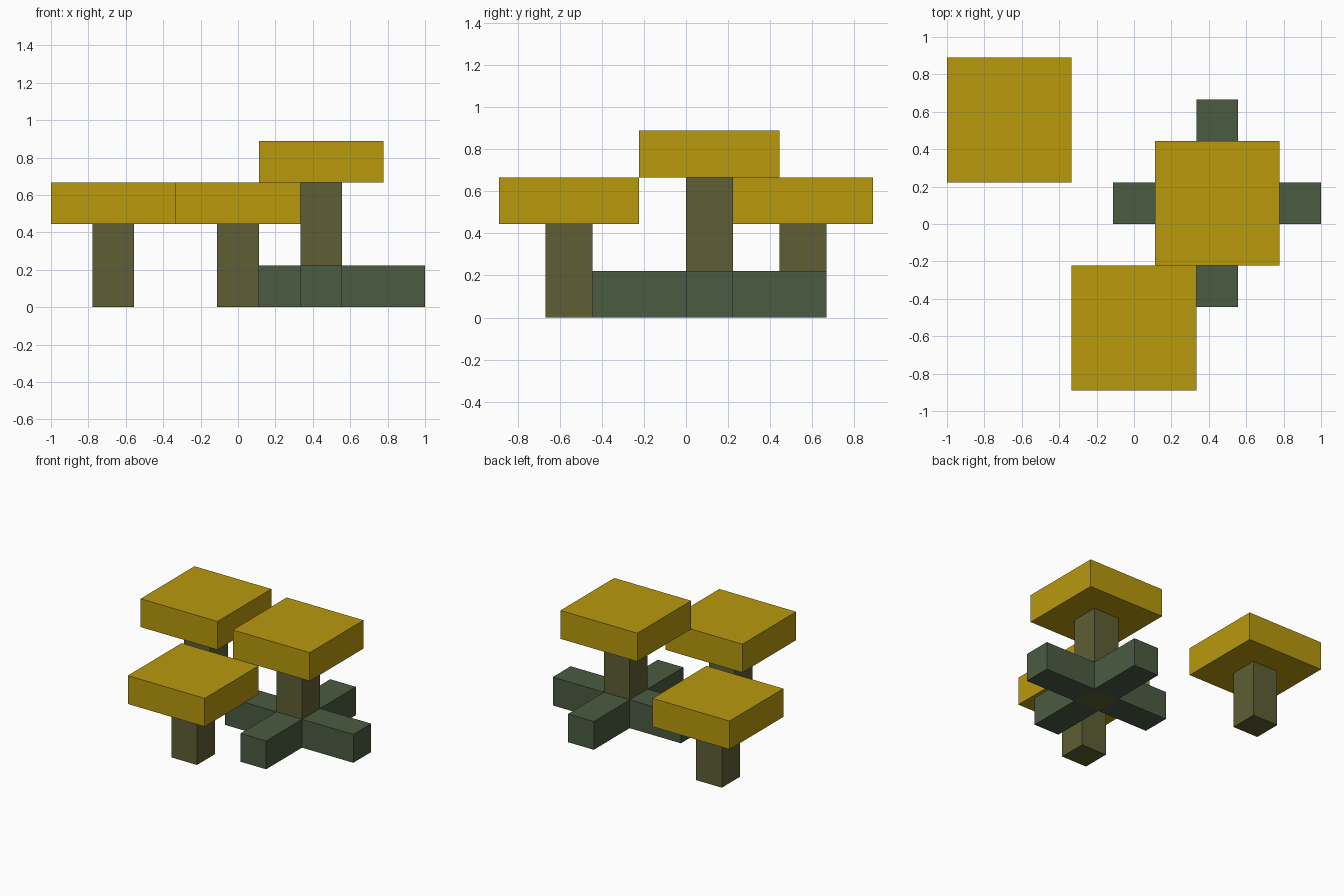
import bpy
import bmesh
from mathutils import Matrix, Vector

# Remove the default cube
cube = bpy.data.objects.get("Cube")
if cube:
    bpy.data.objects.remove(cube, do_unlink=True)

U = 2 / 9                              # one block
ORIGIN = Vector((-1, -4 * U, 0))       # corner of the block grid


def make_material(name, rgb):
    mat = bpy.data.materials.new(name)
    mat.use_nodes = True
    mat.diffuse_color = (*rgb, 1)
    mat.node_tree.nodes["Principled BSDF"].inputs["Base Color"].default_value = (*rgb, 1)
    return mat


GOLD = make_material("mustard_yellow", (0.479, 0.319, 0.004))
BROWN = make_material("olive_brown", (0.112, 0.112, 0.036))
GREEN = make_material("moss_green", (0.069, 0.105, 0.054))


def box(name, corner, size, mat):
    """Box given by its low corner and size, both in blocks."""
    size = Vector(size)
    centre = ORIGIN + (Vector(corner) + size / 2) * U
    bm = bmesh.new()
    bmesh.ops.create_cube(bm, size=U, matrix=Matrix.Diagonal((*size, 1)))
    mesh = bpy.data.meshes.new(name)
    bm.to_mesh(mesh)
    bm.free()
    mesh.materials.append(mat)
    obj = bpy.data.objects.new(name, mesh)
    obj.location = centre
    bpy.context.scene.collection.objects.link(obj)


def mushroom(name, x, y, height):
    """Square stem at block x, y with a wide flat cap on top."""
    box(name + "_stem", (x, y, 0), (1, 1, height), BROWN)
    box(name + "_cap", (x - 1, y - 1, height), (3, 3, 1), GOLD)


# Three mushrooms
mushroom("back_right_mushroom", 1, 6, 2)
mushroom("front_mushroom", 4, 1, 2)
mushroom("tall_mushroom", 6, 4, 3)

# Cross of roots around the tall stem
box("right_root", (4, 4, 0), (2, 1, 1), GREEN)
box("left_root", (7, 4, 0), (2, 1, 1), GREEN)
box("front_root", (6, 2, 0), (1, 2, 1), GREEN)
box("back_root", (6, 5, 0), (1, 2, 1), GREEN)
